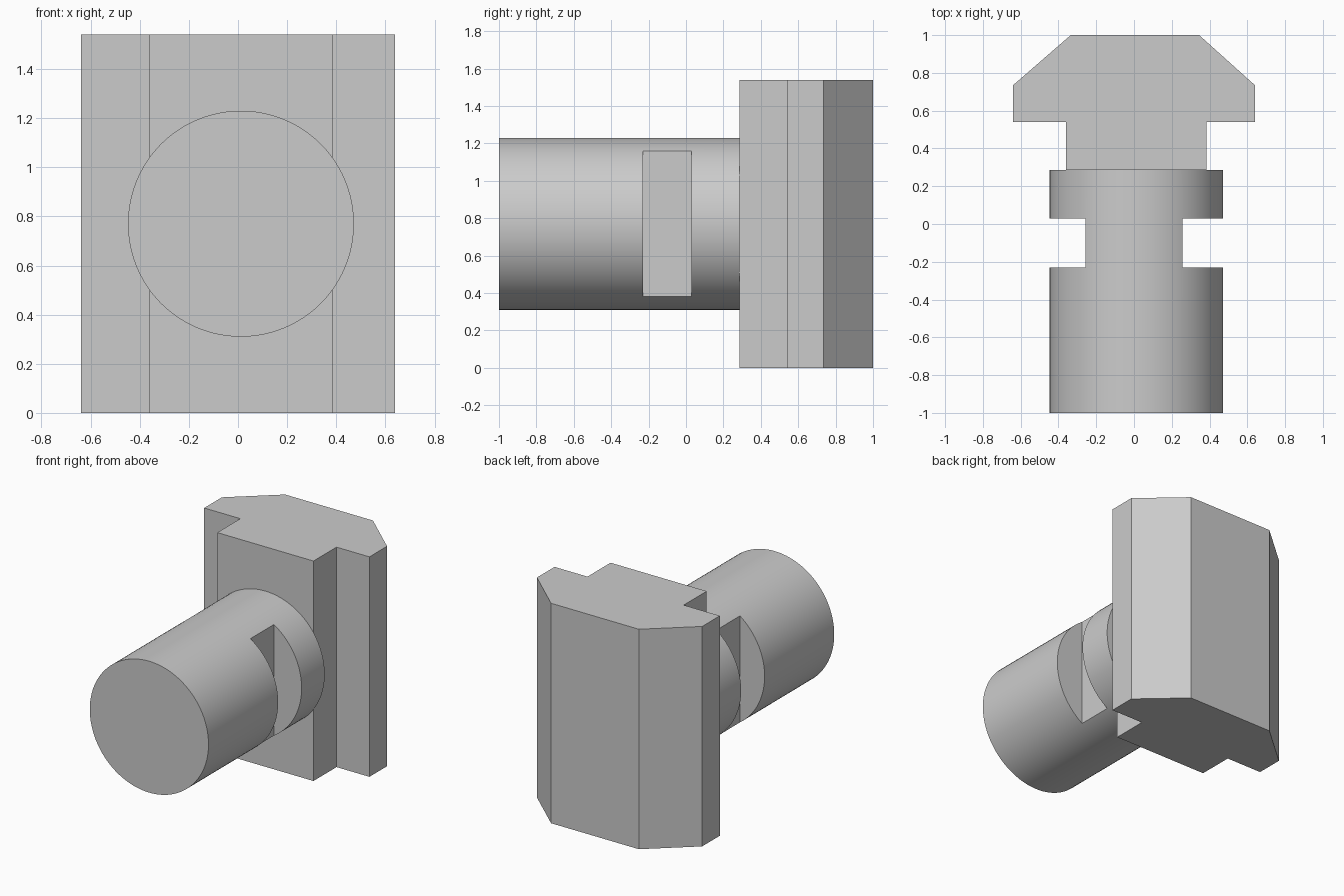
import bpy
import bmesh
import math
from mathutils import Matrix, Vector

cube = bpy.data.objects.get("Cube")
if cube:
    bpy.data.objects.remove(cube, do_unlink=True)

HEIGHT = 1.54
SHANK_X, SHANK_R = 0.012, 0.46
SHANK_FRONT, SHANK_BACK = -1.0, 0.285

# Plain grey metal
grey = bpy.data.materials.new("grey_metal")
grey.use_nodes = True
colour = (0.6, 0.6, 0.6, 1)
grey.diffuse_color = colour
grey.node_tree.nodes["Principled BSDF"].inputs["Base Color"].default_value = colour


def add_object(name, bm):
    bmesh.ops.recalc_face_normals(bm, faces=bm.faces)
    mesh = bpy.data.meshes.new(name)
    bm.to_mesh(mesh)
    bm.free()
    mesh.materials.append(grey)
    obj = bpy.data.objects.new(name, mesh)
    bpy.context.collection.objects.link(obj)
    return obj


def extruded(name, profile, height):
    bm = bmesh.new()
    base = bm.faces.new([bm.verts.new((x, y, 0)) for x, y in profile])
    top = bmesh.ops.extrude_face_region(bm, geom=[base])["geom"]
    verts = [v for v in top if isinstance(v, bmesh.types.BMVert)]
    bmesh.ops.translate(bm, verts=verts, vec=(0, 0, height))
    return add_object(name, bm)


def box(name, low, high):
    low, high = Vector(low), Vector(high)
    bm = bmesh.new()
    bmesh.ops.create_cube(bm, size=1, matrix=Matrix.Translation((low + high) / 2)
                          @ Matrix.Diagonal((high - low).to_4d()))
    return add_object(name, bm)


# Chamfered head with its narrower neck
extruded("head", [
    (-0.36, 0.285), (0.385, 0.285), (0.385, 0.54), (0.64, 0.54),
    (0.64, 0.735), (0.345, 1.0), (-0.335, 1.0), (-0.64, 0.735),
    (-0.64, 0.54), (-0.36, 0.54)], HEIGHT)

# Round shank lying along y
bm = bmesh.new()
bmesh.ops.create_cone(
    bm, cap_ends=True, segments=96, radius1=SHANK_R, radius2=SHANK_R,
    depth=SHANK_BACK - SHANK_FRONT,
    matrix=Matrix.Translation((SHANK_X, (SHANK_FRONT + SHANK_BACK) / 2, HEIGHT / 2))
    @ Matrix.Rotation(math.pi / 2, 4, 'X'))
shank = add_object("shank", bm)
bpy.context.view_layer.objects.active = shank
shank.select_set(True)

# Flat slots cut into both sides of the shank
for side in (-1, 1):
    xs = sorted((side * 0.257, side * 0.7))
    cutter = box("slot_cutter", (xs[0], -0.23, 0.1), (xs[1], 0.03, 1.44))
    cutter.hide_render = True
    cut = shank.modifiers.new("slot", 'BOOLEAN')
    cut.operation, cut.solver, cut.object = 'DIFFERENCE', 'EXACT', cutter
    bpy.ops.object.modifier_apply(modifier=cut.name)
    bpy.data.objects.remove(cutter, do_unlink=True)

bpy.ops.object.shade_smooth_by_angle(angle=math.radians(30))
